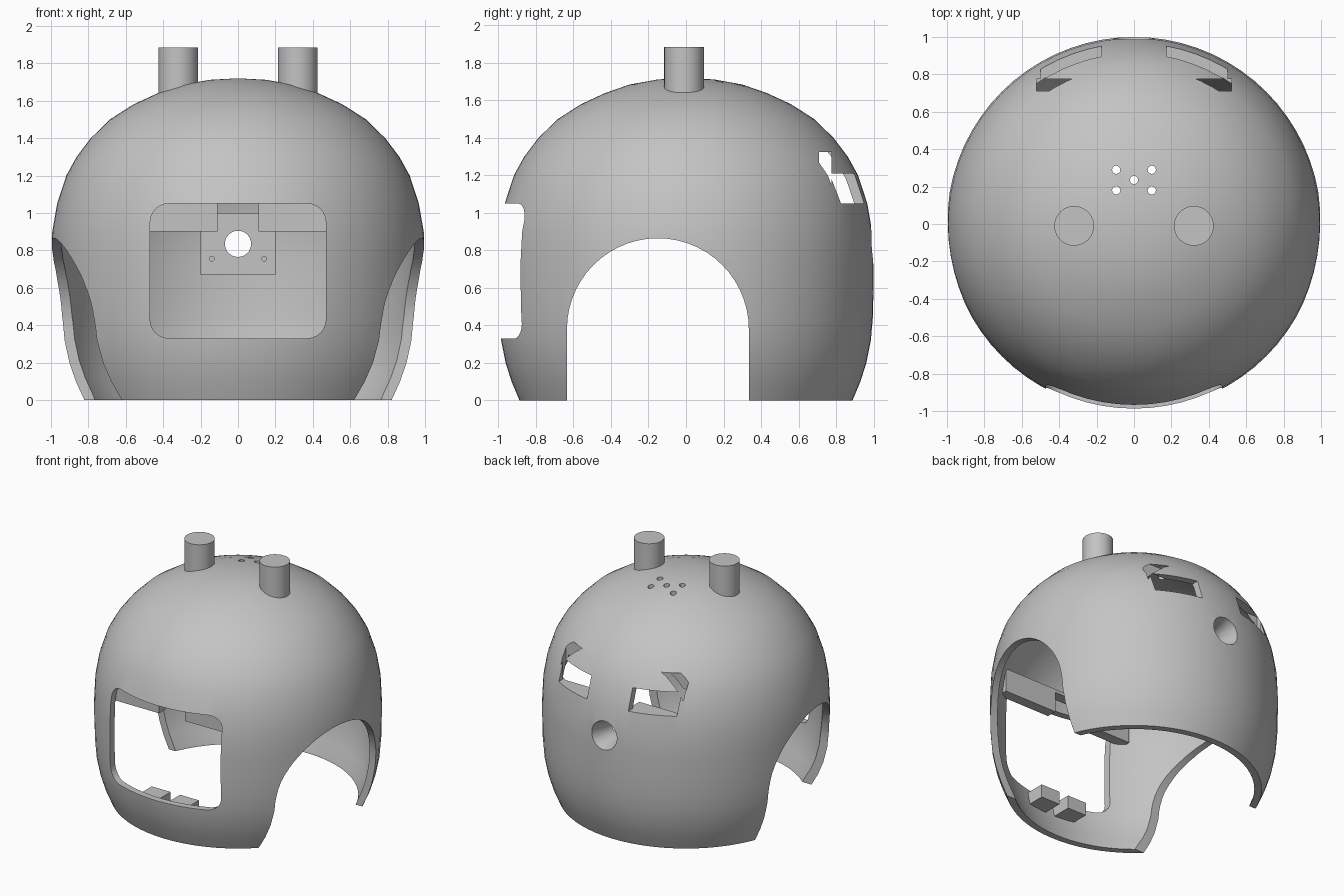
import bpy, bmesh, math
from mathutils import Matrix, Vector

if "Cube" in bpy.data.objects:
    bpy.data.objects.remove(bpy.data.objects["Cube"])

grey = bpy.data.materials.new("light_grey")
grey.diffuse_color = (0.55, 0.55, 0.55, 1)
grey.use_nodes = True
grey.node_tree.nodes["Principled BSDF"].inputs["Base Color"].default_value = grey.diffuse_color


def finish(name, bm):
    bmesh.ops.recalc_face_normals(bm, faces=bm.faces)
    me = bpy.data.meshes.new(name)
    bm.to_mesh(me)
    bm.free()
    me.materials.append(grey)
    ob = bpy.data.objects.new(name, me)
    bpy.context.collection.objects.link(ob)
    return ob


def lathe(name, profile, seg=72):
    bm = bmesh.new()
    rings = []
    for r, z in profile[:-1]:
        rings.append([bm.verts.new((r * math.cos(2 * math.pi * i / seg),
                                    r * math.sin(2 * math.pi * i / seg), z)) for i in range(seg)])
    tip = bm.verts.new((0, 0, profile[-1][1]))
    bm.faces.new(rings[0][::-1])
    for i in range(seg):
        j = (i + 1) % seg
        for a, b in zip(rings, rings[1:]):
            bm.faces.new((a[i], a[j], b[j], b[i]))
        bm.faces.new((rings[-1][i], rings[-1][j], tip))
    return finish(name, bm)


def box(name, x0, x1, y0, y1, z0, z1):
    bm = bmesh.new()
    bmesh.ops.create_cube(bm, size=1)
    for v in bm.verts:
        v.co = Vector(((x0 + x1) / 2 + v.co.x * (x1 - x0), (y0 + y1) / 2 + v.co.y * (y1 - y0),
                       (z0 + z1) / 2 + v.co.z * (z1 - z0)))
    return finish(name, bm)


def rod(name, start, end, r1, r2=None, seg=32):
    a, b = Vector(start), Vector(end)
    bm = bmesh.new()
    bmesh.ops.create_cone(bm, cap_ends=True, segments=seg, radius1=r1,
                          radius2=r1 if r2 is None else r2, depth=(b - a).length)
    rot = (b - a).to_track_quat('Z', 'Y').to_matrix().to_4x4()
    bm.transform(Matrix.Translation((a + b) / 2) @ rot)
    return finish(name, bm)


def prism(name, outline, offset):
    """Extrude a closed outline of 3D points along offset."""
    bm = bmesh.new()
    face = bm.faces.new([bm.verts.new(p) for p in outline])
    new = bmesh.ops.extrude_face_region(bm, geom=[face])["geom"]
    bmesh.ops.translate(bm, vec=offset, verts=[g for g in new if isinstance(g, bmesh.types.BMVert)])
    return finish(name, bm)


def boolean(ob, tool, op='DIFFERENCE', keep=False):
    m = ob.modifiers.new("cut", 'BOOLEAN')
    m.operation, m.solver, m.object = op, 'EXACT', tool
    bpy.context.view_layer.update()
    me = bpy.data.meshes.new_from_object(ob.evaluated_get(bpy.context.evaluated_depsgraph_get()))
    ob.modifiers.clear()
    ob.data = me
    if not keep:
        bpy.data.objects.remove(tool)


# Domed shell: outer lathe minus a slightly smaller inner one
outer = [(.888, 0), (.93, .1), (.962, .2), (.986, .32), (.997, .45), (1, .6), (1, .75), (.993, .9),
         (.967, 1.05), (.918, 1.2), (.863, 1.3), (.787, 1.4), (.685, 1.5), (.56, 1.58),
         (.43, 1.64), (.3, 1.685), (.15, 1.712), (0, 1.72)]
T = 0.05
inner = [(.81, -.1)]
for i, (r, z) in enumerate(outer[:-1]):
    (ra, za), (rb, zb) = outer[max(i - 1, 0)], outer[i + 1]
    n = Vector((zb - za, ra - rb)).normalized()
    inner.append((r - T * n.x, z - T * n.y))
inner.append((0, 1.72 - T))
shell = lathe("shell", outer)
solid = lathe("solid_helper", [(r * .985, z * .985) for r, z in outer])
boolean(shell, lathe("inner_cutter", inner))

# Arched side openings
arch = [(-2, -.635, -.5), (-2, .335, -.5)]
arch += [(-2, -.15 + .485 * math.cos(a), .38 + .485 * math.sin(a))
         for a in [math.pi * i / 28 for i in range(29)]]
boolean(shell, prism("arch_cutter", arch, (4, 0, 0)))

# Rounded rectangular face opening
face = []
for cx, cz, q in ((.37, .95, 0), (-.37, .95, 1), (-.37, .43, 2), (.37, .43, 3)):
    for i in range(7):
        a = (q + i / 6) * math.pi / 2
        face.append((cx + .1 * math.cos(a), -1.3, cz + .1 * math.sin(a)))
boolean(shell, prism("face_cutter", face, (0, .75, 0)))

# Rear vents: a low recess joined to an upright slot
for s in (-1, 1):
    for n, x0, x1, y0, y1, z0, z1 in (("recess", .175, .5, .6, 1.2, 1.05, 1.21),
                                      ("slot", .2, .52, .71, .775, 1.051, 1.325)):
        xs = sorted((s * x0, s * x1))
        boolean(shell, box(n + "_cutter", *xs, y0, y1, z0, z1))

# Five small holes in the crown
for x, y in ((-.095, .29), (.095, .29), (-.095, .18), (.095, .18), (0, .235)):
    boolean(shell, rod("crown_cutter", (x, y, 1.4), (x, y, 1.9), .022, seg=16))


def rear_hole(ob):
    boolean(ob, rod("rear_cutter", (0, .5, .835), (0, 1.2, .835), .07))
    boolean(ob, rod("flare_cutter", (0, .86, .835), (0, 1.02, .835), .07, .115))


rear_hole(shell)

# Inner mounting block behind the rear hole, with two screw holes
block = box("rear_block", -.2, .2, .8, 1.1, .67, 1.0)
boolean(block, solid, 'INTERSECT', True)
rear_hole(block)
for x in (-.14, .14):
    boolean(block, rod("screw_cutter", (x, .7, .755), (x, .88, .755), .013, seg=12))

# Notched bar above the face opening
bar = box("brow_bar", -.56, .56, -.8, -.72, .9, 1.08)
boolean(bar, box("notch_cutter", -.11, .11, -1, -.5, .8, 1.055))
boolean(bar, solid, 'INTERSECT', True)
parts = [shell, block, bar]

for s, side in ((-1, "left"), (1, "right")):
    # Shelf under each rear vent
    xs = sorted((s * .15, s * .54))
    shelf = box(side + "_vent_shelf", *xs, .78, 1.1, 1.0, 1.05)
    boolean(shelf, solid, 'INTERSECT', True)
    # Chin block with an upright screw hole
    xs = sorted((s * .04, s * .2))
    chin = box(side + "_chin_block", *xs, -1.1, -.76, .2, .3)
    boolean(chin, solid, 'INTERSECT', True)
    boolean(chin, rod("screw_cutter", (s * .12, -.83, .1), (s * .12, -.83, .28), .015, seg=12))
    # Round post on the crown with a cross hole
    post = rod(side + "_post", (s * .32, -.01, 1.6), (s * .32, -.01, 1.885), .106, seg=48)
    boolean(post, rod("pin_cutter", (s * .32, -.3, 1.805), (s * .32, .3, 1.805), .024, seg=16))
    parts += [shelf, chin, post]

bpy.data.objects.remove(solid)

# Smooth curved surfaces, keep edges crisp
for ob in parts:
    bpy.ops.object.select_all(action='DESELECT')
    ob.select_set(True)
    bpy.context.view_layer.objects.active = ob
    bpy.ops.object.shade_smooth_by_angle(angle=math.radians(25))
